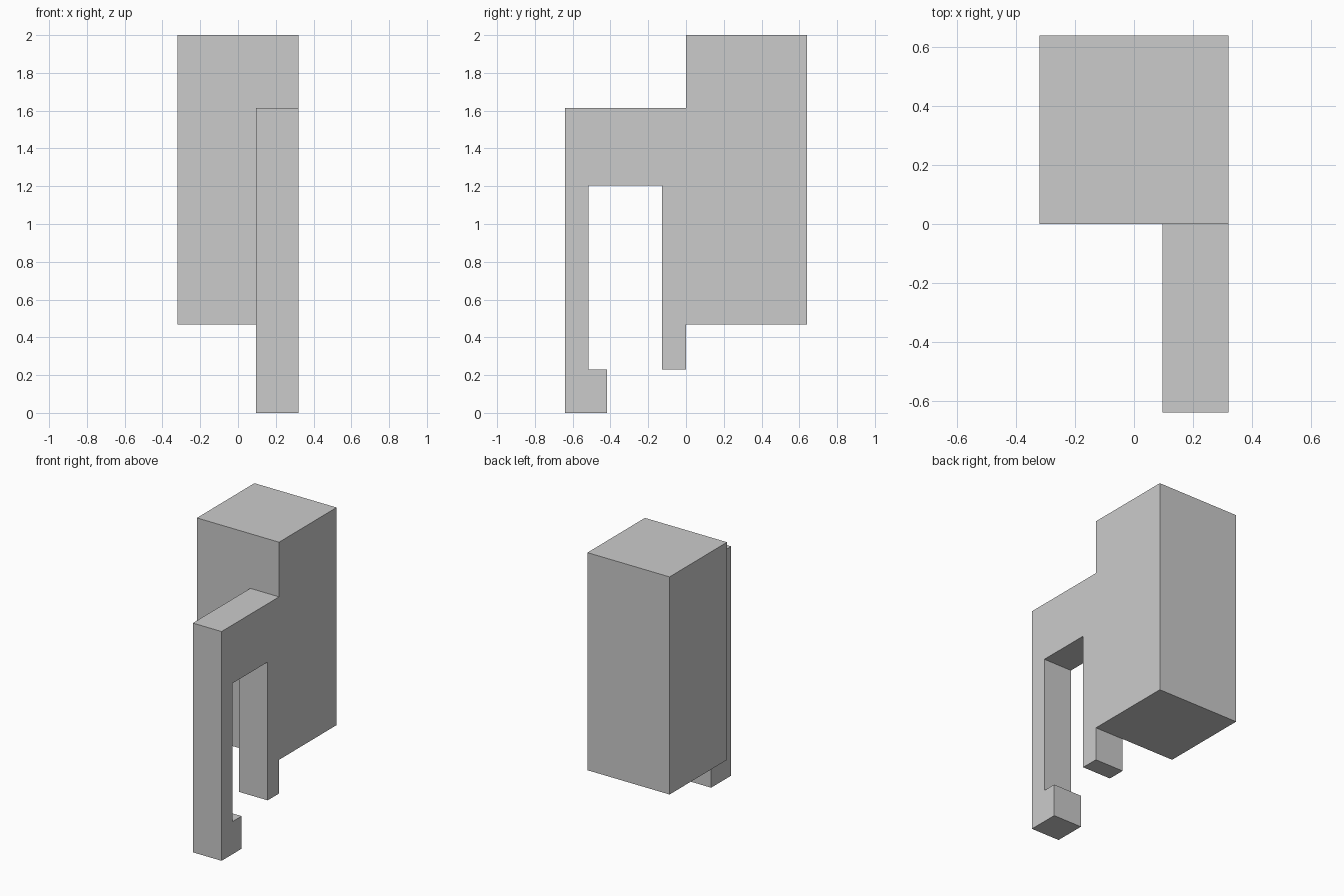
import bpy, bmesh

if "Cube" in bpy.data.objects:
    bpy.data.objects.remove(bpy.data.objects["Cube"])


def extrude_profile(name, profile, x0, x1):
    """Extrude a closed (y, z) outline along x."""
    bm = bmesh.new()
    face = bm.faces.new([bm.verts.new((x0, y, z)) for y, z in profile])
    side = bmesh.ops.extrude_face_region(bm, geom=[face])["geom"]
    verts = [g for g in side if isinstance(g, bmesh.types.BMVert)]
    bmesh.ops.translate(bm, verts=verts, vec=(x1 - x0, 0, 0))
    bmesh.ops.recalc_face_normals(bm, faces=bm.faces)
    mesh = bpy.data.meshes.new(name)
    bm.to_mesh(mesh)
    bm.free()
    obj = bpy.data.objects.new(name, mesh)
    bpy.context.collection.objects.link(obj)
    return obj


# Tall main block at the back
extrude_profile("main_block",
                [(0, 0.467), (0.64, 0.467), (0.64, 2.0), (0, 2.0)],
                -0.32, 0.32)

# Hooked arm: top bar, short rear leg, long front leg with a foot
extrude_profile("hooked_arm",
                [(0, 1.615), (-0.64, 1.615), (-0.64, 0), (-0.417, 0),
                 (-0.417, 0.23), (-0.516, 0.23), (-0.516, 1.204),
                 (-0.127, 1.204), (-0.127, 0.23), (0, 0.23)],
                0.096, 0.32)
